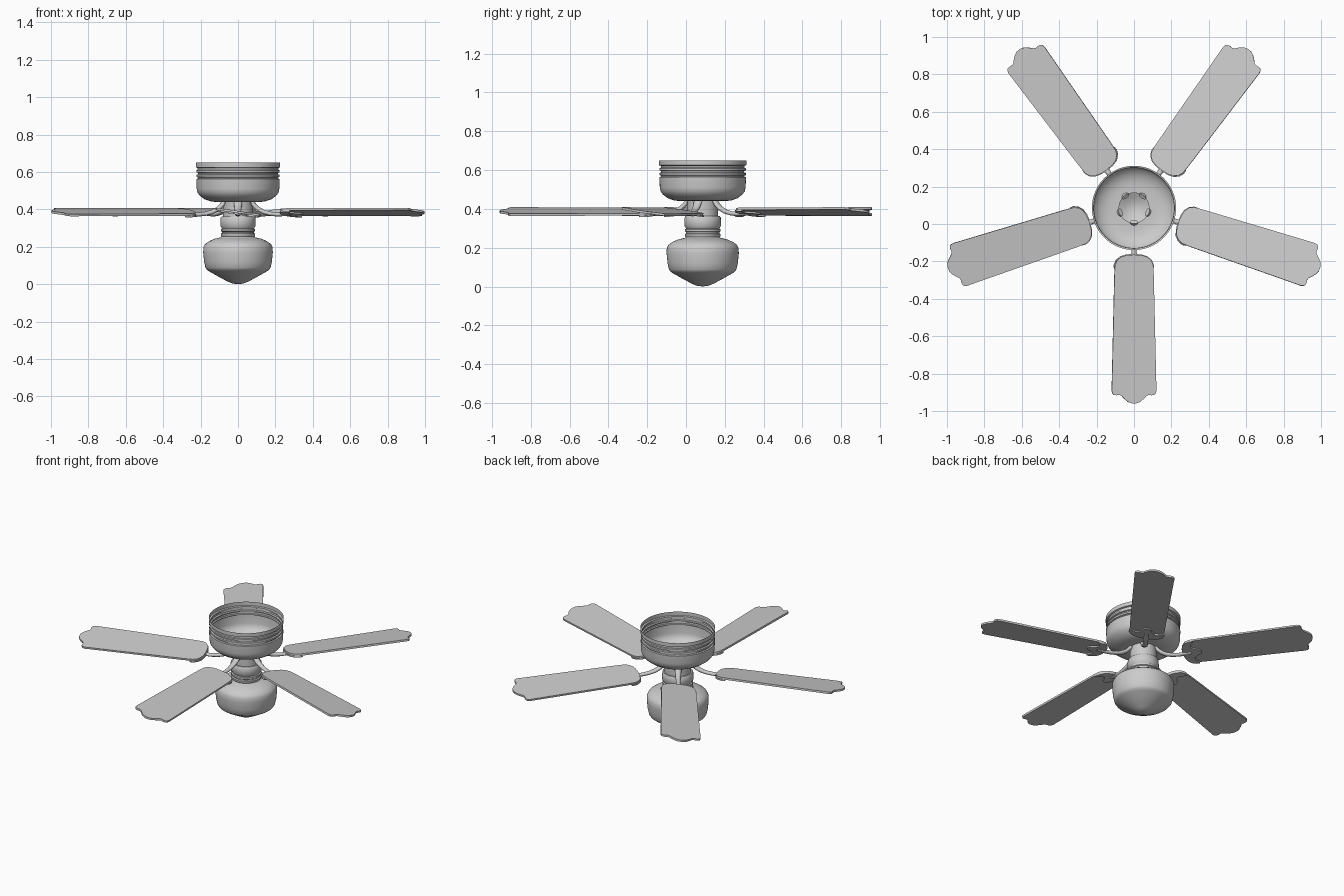
import bpy, bmesh, math
from mathutils import Matrix, Vector

if "Cube" in bpy.data.objects:
    bpy.data.objects.remove(bpy.data.objects["Cube"])

CY = 0.086          # hub axis offset in y
BLADE_Z = 0.386
PITCH = math.radians(-8)


def finish(name, bm, angle=35):
    bmesh.ops.recalc_face_normals(bm, faces=bm.faces)
    me = bpy.data.meshes.new(name)
    bm.to_mesh(me)
    bm.free()
    ob = bpy.data.objects.new(name, me)
    bpy.context.collection.objects.link(ob)
    bpy.ops.object.select_all(action='DESELECT')
    ob.select_set(True)
    bpy.context.view_layer.objects.active = ob
    bpy.ops.object.shade_smooth_by_angle(angle=math.radians(angle))
    return ob


def lathe(name, profile, steps=64):
    bm = bmesh.new()
    vs = [bm.verts.new((r, 0, z)) for r, z in profile]
    es = [bm.edges.new(p) for p in zip(vs, vs[1:])]
    bmesh.ops.spin(bm, geom=vs + es, cent=(0, 0, 0), axis=(0, 0, 1),
                   angle=math.tau, steps=steps, use_merge=True)
    bmesh.ops.remove_doubles(bm, verts=bm.verts, dist=1e-5)
    ob = finish(name, bm)
    ob.location.y = CY
    return ob


def slab(name, half, z0, z1):
    """Extruded outline mirrored about the radial axis, pitched like a blade."""
    outline = half + [(x, -y) for x, y in reversed(half) if y > 0]
    bm = bmesh.new()
    f = bm.faces.new([bm.verts.new((x, y, z0)) for x, y in outline])
    ext = bmesh.ops.extrude_face_region(bm, geom=[f])
    bmesh.ops.translate(bm, vec=(0, 0, z1 - z0),
                        verts=[v for v in ext['geom'] if isinstance(v, bmesh.types.BMVert)])
    bm.transform(Matrix.Translation((0, 0, BLADE_Z)) @ Matrix.Rotation(PITCH, 4, 'X'))
    return finish(name, bm)


def sweep(name, path, n=12):
    """Elliptical tube in the xz plane: path rows are (r, z, half width, half height)."""
    bm = bmesh.new()
    rings = []
    for i, (r, z, w, h) in enumerate(path):
        a, b = path[max(i - 1, 0)], path[min(i + 1, len(path) - 1)]
        t = Vector((b[0] - a[0], 0, b[1] - a[1])).normalized()
        up = Vector((-t.z, 0, t.x))
        rings.append([bm.verts.new(Vector((r, 0, z)) + up * h * math.sin(k * math.tau / n)
                      + Vector((0, w * math.cos(k * math.tau / n), 0))) for k in range(n)])
    for a, b in zip(rings, rings[1:]):
        for k in range(n):
            bm.faces.new((a[k], a[(k + 1) % n], b[(k + 1) % n], b[k]))
    bm.faces.new(rings[0])
    bm.faces.new(rings[-1])
    return finish(name, bm, 50)


# motor housing: open-topped grooved shell
lathe("motor_housing", [
    (0.225, 0.65), (0.225, 0.625), (0.216, 0.622), (0.216, 0.612), (0.222, 0.609),
    (0.222, 0.598), (0.214, 0.595), (0.214, 0.588), (0.222, 0.585), (0.222, 0.574),
    (0.215, 0.571), (0.215, 0.566), (0.223, 0.563), (0.221, 0.51), (0.217, 0.491),
    (0.205, 0.474), (0.18, 0.455), (0.15, 0.444), (0.12, 0.44), (0.08, 0.44)])

# central shaft between housing and lamp
lathe("shaft", [(0.08, 0.44), (0.08, 0.36)])

# lamp fitter neck with grooves
lathe("lamp_neck", [
    (0.08, 0.362), (0.088, 0.362), (0.093, 0.355), (0.094, 0.312), (0.088, 0.303),
    (0.086, 0.298), (0.092, 0.294), (0.092, 0.284), (0.086, 0.28), (0.086, 0.274),
    (0.092, 0.27), (0.092, 0.26), (0.088, 0.254), (0.095, 0.248)])

# lamp shade bowl
lathe("lamp_shade", [
    (0.095, 0.25), (0.125, 0.243), (0.155, 0.23), (0.177, 0.214), (0.185, 0.198),
    (0.186, 0.17), (0.181, 0.12), (0.174, 0.088), (0.167, 0.078), (0.155, 0.069),
    (0.10, 0.038), (0.055, 0.014), (0.03, 0.004), (0, 0)])

# blades, brackets and arms repeated five times around the hub
blade_half = [(0.25, 0), (0.253, 0.04), (0.262, 0.07), (0.28, 0.092), (0.305, 0.103),
              (0.36, 0.106), (0.955, 0.12), (0.975, 0.121), (0.992, 0.117), (1.0, 0.108),
              (1.002, 0.095), (1.0, 0.08), (1.004, 0.068), (1.02, 0.053), (1.036, 0.034),
              (1.044, 0.017), (1.046, 0)]
bracket_half = [(0.246, 0), (0.249, 0.042), (0.259, 0.074), (0.279, 0.097), (0.305, 0.108),
                (0.325, 0.107), (0.328, 0.097), (0.31, 0.075), (0.305, 0.05),
                (0.325, 0.035), (0.355, 0.02), (0.365, 0)]
arm_path = [(0.075, 0.445, 0.022, 0.012), (0.092, 0.422, 0.021, 0.012),
            (0.115, 0.401, 0.019, 0.012), (0.145, 0.386, 0.016, 0.012),
            (0.18, 0.377, 0.014, 0.011), (0.22, 0.373, 0.013, 0.011),
            (0.26, 0.373, 0.016, 0.009), (0.30, 0.374, 0.012, 0.006)]

for i in range(5):
    parts = [slab(f"blade_{i + 1}", blade_half, -0.006, 0.006),
             slab(f"blade_bracket_{i + 1}", bracket_half, -0.014, -0.005),
             sweep(f"blade_arm_{i + 1}", arm_path)]
    for ob in parts:
        ob.location.y = CY
        ob.rotation_euler.z = math.radians(-90 + 72 * i)
